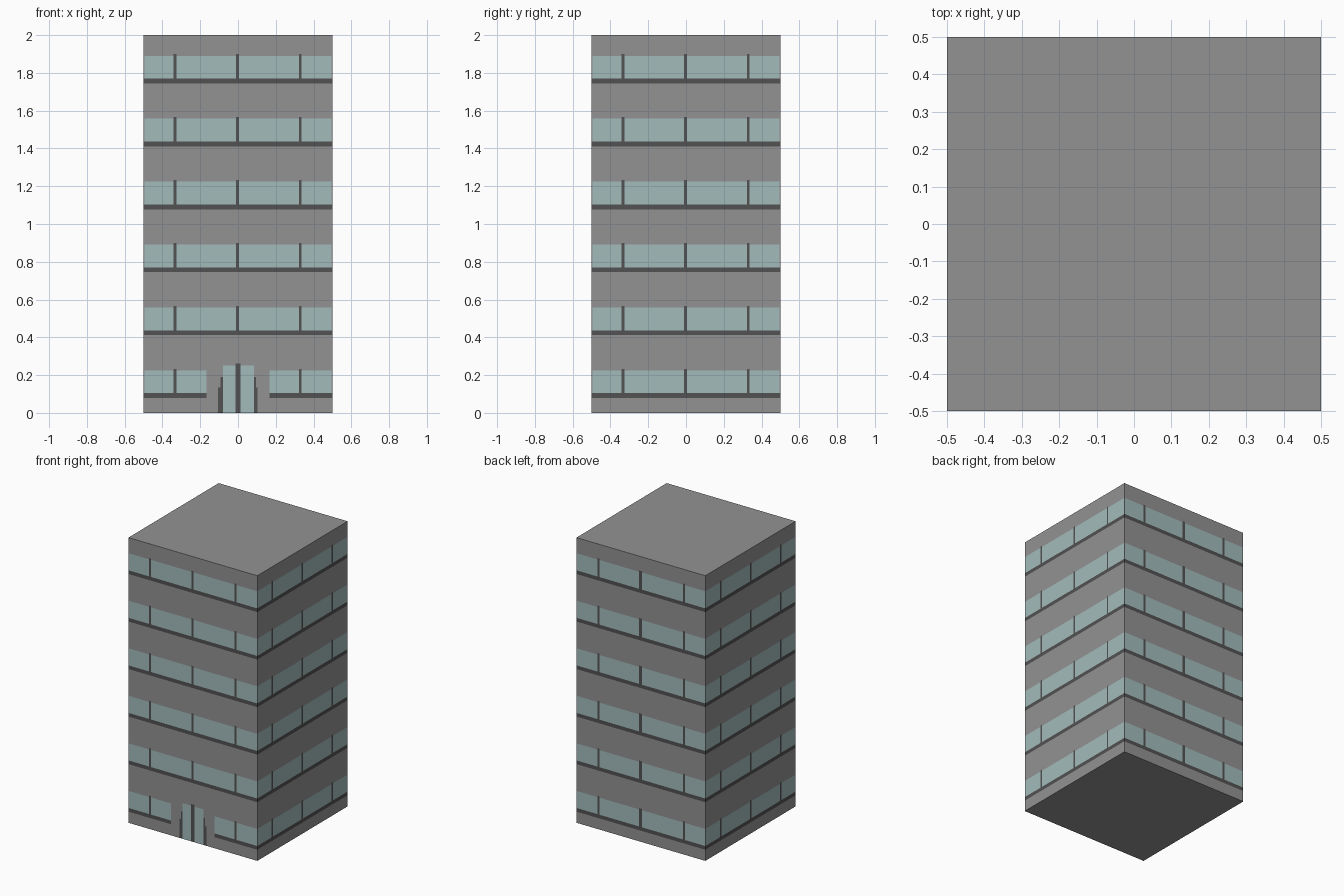
import bpy, bmesh

if "Cube" in bpy.data.objects:
    bpy.data.objects.remove(bpy.data.objects["Cube"])

WALL, GLASS, DARK = 0, 1, 2
ROWS, PITCH = 6, 1 / 3
SILL0, SILL1, GLASS1, MULL1 = 0.078, 0.104, 0.224, 0.233   # heights within a storey
MULLIONS = (-0.334, -0.003, 0.33)
MW = 0.0075                                               # mullion half width
CORNER = 0.496                                            # glass stops just short of corner


def material(name, rgb):
    m = bpy.data.materials.new(name)
    m.diffuse_color = (*rgb, 1)
    m.use_nodes = True
    m.node_tree.nodes["Principled BSDF"].inputs["Base Color"].default_value = m.diffuse_color
    return m


# Entrance rectangles on the front: x0, x1, z0, z1, colour (first match wins)
DOOR = [(-0.014, 0.013, 0, 0.262, DARK),
        (-0.08, -0.014, 0, 0.25, GLASS), (0.013, 0.084, 0, 0.25, GLASS),
        (-0.105, -0.08, 0, 0.135, DARK), (0.084, 0.104, 0, 0.135, DARK),
        (-0.093, -0.08, 0.135, 0.19, DARK), (0.084, 0.094, 0.135, 0.19, DARK),
        (-0.168, 0.168, 0, 0.3, WALL)]


def colour(u, z, front):
    """Colour of a facade point, u running along the wall."""
    if front:
        for x0, x1, z0, z1, c in DOOR:
            if x0 < u < x1 and z0 < z < z1:
                return c
    h = z % PITCH
    if SILL0 < h < SILL1:
        return DARK
    if SILL1 < h < MULL1 and any(abs(u - m) < MW for m in MULLIONS):
        return DARK
    if SILL1 < h < GLASS1 and abs(u) < CORNER:
        return GLASS
    return WALL


# Tower block: a cube sliced along every facade line
bm = bmesh.new()
bmesh.ops.create_cube(bm, size=1)
for v in bm.verts:
    v.co.z = (v.co.z + 0.5) * 2

along = {m + s * MW for m in MULLIONS for s in (-1, 1)} | {-CORNER, CORNER}
door_x = {x for d in DOOR for x in d[:2]}
heights = {r * PITCH + h for r in range(ROWS) for h in (SILL0, SILL1, GLASS1, MULL1)}
heights |= {z for d in DOOR for z in d[2:4] if z > 0}


def slice_at(axis, values):
    for val in sorted(values):
        co, no = [0, 0, 0], [0, 0, 0]
        co[axis], no[axis] = val, 1
        bmesh.ops.bisect_plane(bm, geom=bm.verts[:] + bm.edges[:] + bm.faces[:],
                               dist=1e-5, plane_co=co, plane_no=no)


slice_at(0, along | door_x)
slice_at(1, along)
slice_at(2, heights)

# Paint the four facades; roof and base stay wall coloured
bm.normal_update()
for f in bm.faces:
    c, n = f.calc_center_median(), f.normal
    if abs(n.z) > 0.5:
        f.material_index = WALL
    elif abs(n.y) > 0.5:
        f.material_index = colour(-c.x if n.y > 0 else c.x, c.z, n.y < 0)
    else:
        f.material_index = colour(c.y if n.x > 0 else -c.y, c.z, False)

mesh = bpy.data.meshes.new("tower_block")
bm.to_mesh(mesh)
bm.free()
for m in (material("concrete grey", (0.29, 0.29, 0.29)),
          material("pale glass", (0.37, 0.50, 0.50)),
          material("dark trim", (0.085, 0.085, 0.085))):
    mesh.materials.append(m)
bpy.context.collection.objects.link(bpy.data.objects.new("tower_block", mesh))
